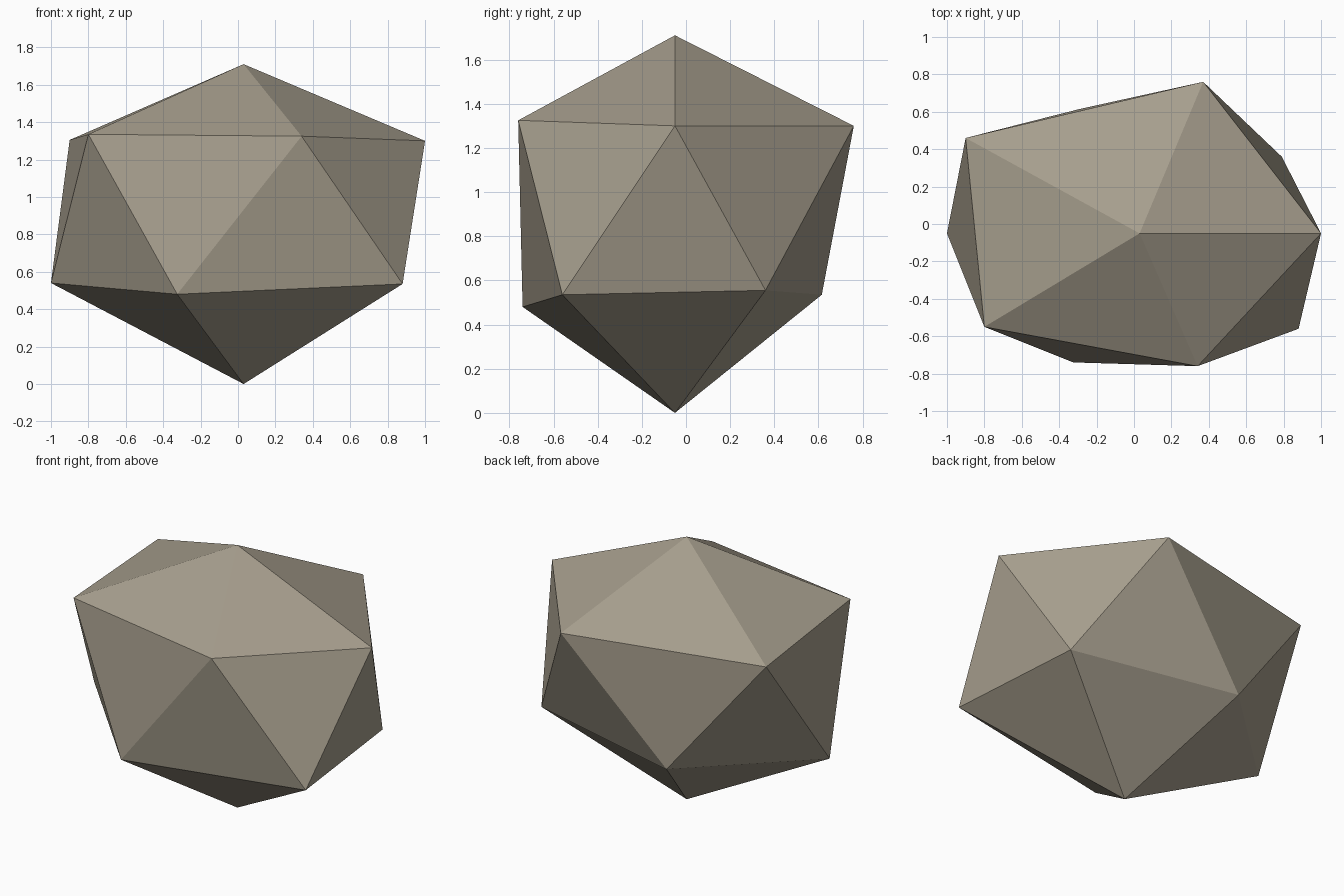
import bpy, bmesh

if "Cube" in bpy.data.objects:
    bpy.data.objects.remove(bpy.data.objects["Cube"])

# Stone colour
stone = bpy.data.materials.new("stone_tan")
stone.diffuse_color = (0.38, 0.34, 0.265, 1.0)
stone.use_nodes = True
stone.node_tree.nodes["Principled BSDF"].inputs["Base Color"].default_value = stone.diffuse_color

# Irregular rings of the boulder, counter-clockwise from the right
upper_ring = [(1.0, -0.05, 1.30), (0.37, 0.76, 1.30), (-0.90, 0.46, 1.305),
              (-0.80, -0.55, 1.335), (0.34, -0.76, 1.325)]
lower_ring = [(0.79, 0.36, 0.555), (-0.29, 0.615, 0.535), (-1.0, -0.05, 0.54),
              (-0.325, -0.74, 0.48), (0.88, -0.56, 0.535)]

# Boulder: two poles and two staggered rings of five
bm = bmesh.new()
top = bm.verts.new((0.03, -0.05, 1.71))
bottom = bm.verts.new((0.03, -0.05, 0.0))
up = [bm.verts.new(p) for p in upper_ring]
low = [bm.verts.new(p) for p in lower_ring]
for i in range(5):
    j = (i + 1) % 5
    bm.faces.new((top, up[i], up[j]))        # cap
    bm.faces.new((up[i], low[i], up[j]))     # belt, pointing down
    bm.faces.new((low[i], low[j], up[j]))    # belt, pointing up
    bm.faces.new((bottom, low[j], low[i]))   # underside
bmesh.ops.recalc_face_normals(bm, faces=bm.faces)

mesh = bpy.data.meshes.new("boulder")
bm.to_mesh(mesh)
bm.free()
mesh.materials.append(stone)
boulder = bpy.data.objects.new("boulder", mesh)
bpy.context.collection.objects.link(boulder)
